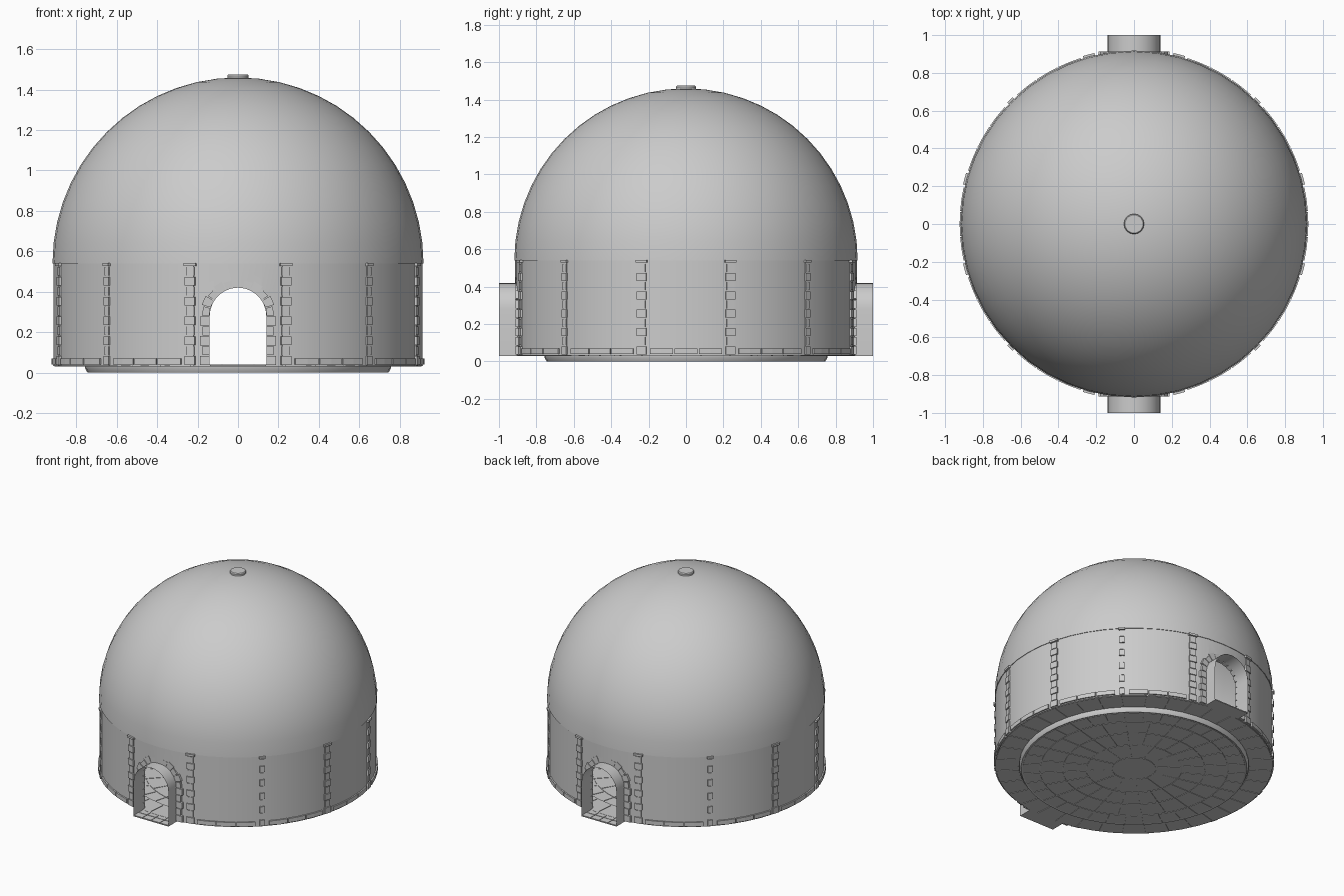
import bpy, bmesh
from math import sin, cos, pi, radians

if "Cube" in bpy.data.objects:
    bpy.data.objects.remove(bpy.data.objects["Cube"])

SEG = 48


def finish(bm, name, smooth=False):
    bmesh.ops.recalc_face_normals(bm, faces=bm.faces)
    me = bpy.data.meshes.new(name)
    bm.to_mesh(me)
    bm.free()
    ob = bpy.data.objects.new(name, me)
    bpy.context.collection.objects.link(ob)
    if smooth:
        bpy.ops.object.select_all(action='DESELECT')
        bpy.context.view_layer.objects.active = ob
        ob.select_set(True)
        bpy.ops.object.shade_smooth_by_angle(angle=radians(35))
    return ob


def lathe(name, profile, closed=True):
    bm = bmesh.new()
    rings = []
    for r, z in profile:
        if r < 1e-6:
            rings.append([bm.verts.new((0, 0, z))] * SEG)
        else:
            rings.append([bm.verts.new((r * cos(2 * pi * i / SEG), r * sin(2 * pi * i / SEG), z))
                          for i in range(SEG)])
    pairs = list(zip(rings, rings[1:])) + ([(rings[-1], rings[0])] if closed else [])
    for a, b in pairs:
        for i in range(SEG):
            j = (i + 1) % SEG
            vs = list(dict.fromkeys([a[i], a[j], b[j], b[i]]))
            if len(vs) > 2:
                bm.faces.new(vs)
    return finish(bm, name, True)


def loft(bm, sections):
    # closed tube through equal-length point loops, capped at both ends
    vs = [[bm.verts.new(p) for p in s] for s in sections]
    n = len(vs[0])
    for a, b in zip(vs, vs[1:]):
        for i in range(n):
            bm.faces.new((a[i], a[(i + 1) % n], b[(i + 1) % n], b[i]))
    bm.faces.new(vs[0])
    bm.faces.new(vs[-1])


def sector(bm, r0, r1, a0, a1, z0, z1, steps=2):
    secs = []
    for k in range(steps + 1):
        a = radians(a0 + (a1 - a0) * k / steps)
        secs.append([(r * cos(a), r * sin(a), z) for r, z in ((r0, z0), (r1, z0), (r1, z1), (r0, z1))])
    loft(bm, secs)


def radial_box(bm, ang, r0, r1, w, z0, z1):
    a = radians(ang)
    def pt(r, t, z):
        return (r * cos(a) - t * sin(a), r * sin(a) + t * cos(a), z)
    loft(bm, [[pt(r0, -w / 2, z), pt(r1, -w / 2, z), pt(r1, w / 2, z), pt(r0, w / 2, z)] for z in (z0, z1)])


def arch(w, z0, zc, n=14):
    return [(-w, z0)] + [(-w * cos(pi * k / n), zc + w * sin(pi * k / n)) for k in range(n + 1)] + [(w, z0)]


# drum wall with the two arched doorways cut through
wall = lathe("drum_wall", [(0.914, 0.035), (0.914, 0.54), (0.904, 0.54), (0.904, 0.035)])
bm = bmesh.new()
loft(bm, [[(x, y, z) for x, z in arch(0.14, -0.1, 0.28)] for y in (-1.1, 1.1)])
cutter = finish(bm, "door_cutter")
cutter.hide_render = True
mod = wall.modifiers.new("doors", 'BOOLEAN')
mod.operation = 'DIFFERENCE'
mod.solver = 'EXACT'
mod.object = cutter
bpy.context.view_layer.objects.active = wall
bpy.ops.object.modifier_apply(modifier=mod.name)
bpy.data.objects.remove(cutter)

# hemispherical dome, a thin shell
N = 14
outer = [(0.918 * cos(pi / 2 * k / N), 0.54 + 0.92 * sin(pi / 2 * k / N)) for k in range(N)] + [(0, 1.46)]
inner = [(r * 0.988, 0.54 + (z - 0.54) * 0.988) for r, z in reversed(outer)]
lathe("dome", outer + inner)

# crown boss at the apex
lathe("crown_boss", [(0, 1.43), (0.053, 1.43), (0.053, 1.468), (0.048, 1.475), (0, 1.475)], False)

# dome ribs on the inside, meeting the pilasters
bm = bmesh.new()
for k in range(12):
    a = radians(15 + 30 * k)
    secs = []
    for i in range(N + 1):
        t = radians(86) * i / N
        w = 0.022 * (1 - 0.6 * i / N)
        secs.append([(r * cos(t) * cos(a) - s * sin(a), r * cos(t) * sin(a) + s * cos(a), 0.54 + r * sin(t))
                     for r, s in ((0.875, -w), (0.907, -w), (0.907, w), (0.875, w))])
    loft(bm, secs)
finish(bm, "dome_ribs", True)

# cornice between wall and dome
lathe("cornice", [(0.875, 0.525), (0.91, 0.525), (0.91, 0.548), (0.885, 0.548)])

# pilasters of stacked blocks with caps, slimmer on the diagonals
bm = bmesh.new()
for k in range(12):
    ang = 15 + 30 * k
    w = 0.034 if k % 3 == 1 else 0.052
    for i in range(10):
        z = 0.035 + i * 0.049
        wide = i % 2 == 0
        radial_box(bm, ang, 0.865, 0.924 if wide else 0.92, w if wide else w * 0.8, z + 0.003, z + 0.046)
    radial_box(bm, ang, 0.87, 0.916, w * 0.7, 0.035, 0.53)
    radial_box(bm, ang, 0.86, 0.929, w * 1.2, 0.528, 0.543)
finish(bm, "pilasters")

# skirting blocks in every bay without a door
bm = bmesh.new()
for k in range(12):
    if k in (3, 9):
        continue
    for j in range(3):
        a = 30 * k - 12.3 + j * 8.2
        sector(bm, 0.885, 0.923, a + 0.2, a + 8.0, 0.04, 0.07)
finish(bm, "skirting_blocks")

for s, side in ((-1, "front"), (1, "back")):
    # door tunnel: thin arched passage with a floor
    bm = bmesh.new()
    prof = arch(0.14, 0.03, 0.28)
    rows = [[bm.verts.new((x, s * y, z)) for x, z in prof] for y in (0.9, 1.0)]
    n = len(prof)
    for i in range(n):
        j = (i + 1) % n
        bm.faces.new((rows[0][i], rows[0][j], rows[1][j], rows[1][i]))
    finish(bm, side + "_door_tunnel", True)

    # tunnel floor tiles
    bm = bmesh.new()
    for i in range(4):
        x0 = -0.14 + 0.07 * i
        for y0, y1 in ((0.89, 0.943), (0.947, 0.998)):
            loft(bm, [[(x0 + 0.002, s * y0, z), (x0 + 0.068, s * y0, z),
                       (x0 + 0.068, s * y1, z), (x0 + 0.002, s * y1, z)] for z in (0.031, 0.038)])
    finish(bm, side + "_threshold_tiles")

    # door surround: alternating jamb blocks and arch stones
    bm = bmesh.new()
    ys = (s * 0.87, s * 0.912)
    for m in (-1, 1):
        for i in range(5):
            z = 0.035 + 0.049 * i
            w = 0.188 if i % 2 == 0 else 0.176
            loft(bm, [[(m * x, y, h) for x, h in
                       ((0.141, z + 0.002), (w, z + 0.002), (w, z + 0.047), (0.141, z + 0.047))] for y in ys])
    for i in range(11):
        a0, a1 = pi * (i + 0.05) / 11, pi * (i + 0.95) / 11
        w = 0.188 if i % 2 else 0.178
        loft(bm, [[(r * cos(a), y, 0.28 + r * sin(a)) for r, a in
                   ((0.142, a0), (w, a0), (w, a1), (0.142, a1))] for y in ys])
    finish(bm, side + "_door_surround")

# floor: raised outer walk stepping down to a sunken round floor
lathe("floor_base", [(0, 0.003), (0.735, 0.003), (0.745, 0.0), (0.757, 0.022), (0.757, 0.033),
                     (0.915, 0.033), (0.915, 0.036), (0.75, 0.036), (0.735, 0.006), (0, 0.006)], False)

# floor tiles in concentric rings
bm = bmesh.new()
for r0, r1, count, z in ((0.147, 0.312, 12, 0), (0.318, 0.467, 24, 0), (0.473, 0.617, 24, 0),
                         (0.623, 0.732, 36, 0), (0.764, 0.908, 36, 0.03)):
    gap = 0.16 / r1
    for k in range(count):
        a = 360 * k / count + 15
        lift = 0.002 if r0 < 0.2 and k % 2 else 0
        sector(bm, r0, r1, a + gap, a + 360 / count - gap, z + lift, z + 0.009 + lift)
finish(bm, "floor_tiles")

# round centre stone
lathe("floor_centre_stone", [(0, 0.0), (0.142, 0.0), (0.142, 0.012), (0, 0.012)], False)
